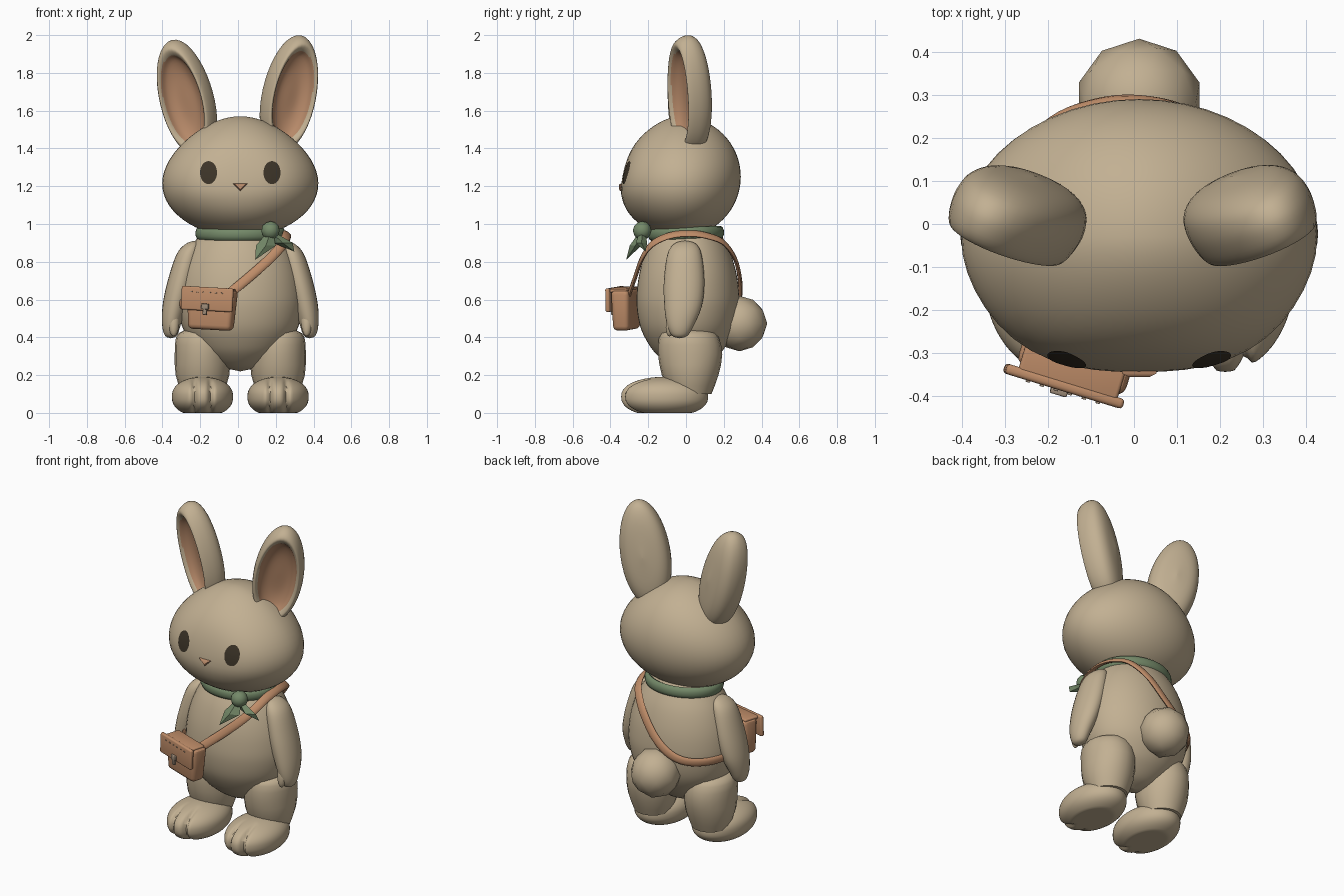
import bpy, bmesh, math
from math import sin, cos, pi, radians, exp
from mathutils import Matrix, Vector
from mathutils.bvhtree import BVHTree

cube = bpy.data.objects.get("Cube")
if cube:
    bpy.data.objects.remove(cube, do_unlink=True)

MIDDLE = .012  # x of the body's plane of symmetry


def material(name, r, g, b):
    m = bpy.data.materials.new(name)
    m.use_nodes = True
    m.diffuse_color = (r, g, b, 1)
    bsdf = next(n for n in m.node_tree.nodes if n.type == 'BSDF_PRINCIPLED')
    bsdf.inputs["Base Color"].default_value = (r, g, b, 1)
    bsdf.inputs["Roughness"].default_value = 0.8
    return m


FUR = material("beige fur", .54, .435, .29)
INNER = material("inner ear tan", .47, .25, .14)
LEATHER = material("tan leather", .52, .265, .14)
SCARF = material("sage green cloth", .175, .25, .14)
DARK = material("dark brown", .045, .034, .021)
METAL = material("dull metal", .34, .26, .19)


def finish(name, bm, *mats, angle=50):
    bmesh.ops.recalc_face_normals(bm, faces=bm.faces)
    bm.transform(Matrix.Translation((MIDDLE, 0, 0)))
    me = bpy.data.meshes.new(name)
    bm.to_mesh(me)
    bm.free()
    ob = bpy.data.objects.new(name, me)
    bpy.context.collection.objects.link(ob)
    for m in mats:
        me.materials.append(m)
    bpy.ops.object.select_all(action='DESELECT')
    ob.select_set(True)
    bpy.context.view_layer.objects.active = ob
    if angle:
        bpy.ops.object.shade_smooth_by_angle(angle=radians(angle))


def spline(pts, steps):
    """Catmull-Rom samples through points of any dimension."""
    p = [Vector(q) for q in pts]
    out = []
    for i in range(len(p) - 1):
        a, b, c, d = p[max(0, i - 1)], p[i], p[i + 1], p[min(len(p) - 1, i + 2)]
        for k in range(steps):
            t = k / steps
            out.append(b + (c - a) * (t / 2) + (a * 2 - b * 5 + c * 4 - d) * (t * t / 2)
                       + (b * 3 - a - c * 3 + d) * (t ** 3 / 2))
    return out + [p[-1]]


def loft(rings, closed=False):
    bm = bmesh.new()
    vs = [[bm.verts.new(v) for v in r] for r in rings]
    m = len(vs[0])
    for i in range(len(vs) if closed else len(vs) - 1):
        a, b = vs[i], vs[(i + 1) % len(vs)]
        for j in range(m):
            k = (j + 1) % m
            bm.faces.new((a[j], a[k], b[k], b[j]))
    if not closed:
        bm.faces.new(vs[0])
        bm.faces.new(vs[-1])
    return bm


def column(stations, sides=32, steps=5):
    """Elliptical sections given as x, y, z, x radius, y radius."""
    return loft([[(s[0] + max(s[3], .001) * cos(2 * pi * j / sides),
                   s[1] + max(s[4], .001) * sin(2 * pi * j / sides), s[2])
                  for j in range(sides)] for s in spline(stations, steps)])


def ribbon(path, width, thick, center, closed=False):
    rings, n = [], len(path)
    for i, p in enumerate(path):
        a = path[(i - 1) % n] if closed else path[max(i - 1, 0)]
        b = path[(i + 1) % n] if closed else path[min(i + 1, n - 1)]
        t = (b - a).normalized()
        out = p - Vector(center)
        out = (out - t * out.dot(t)).normalized()
        side = t.cross(out)
        rings.append([p + side * (width * cos(k * pi / 5)) + out * (thick * sin(k * pi / 5))
                      for k in range(10)])
    return loft(rings, closed)


def sphere(fn, u=48, v=32):
    bm = bmesh.new()
    bmesh.ops.create_uvsphere(bm, u_segments=u, v_segments=v, radius=1)
    for w in bm.verts:
        w.co = fn(w.co.copy())
    return bm


def ball(name, radius, loc, mat, angle):
    bm = bmesh.new()
    bmesh.ops.create_icosphere(bm, subdivisions=2, radius=radius, matrix=Matrix.Translation(loc))
    finish(name, bm, mat, angle=angle)


def box(size, loc, bevel, taper):
    bm = bmesh.new()
    bmesh.ops.create_cube(bm, size=1)
    for w in bm.verts:
        k = taper if w.co.z < 0 else 1
        w.co = Vector((w.co.x * size[0] * k, w.co.y * size[1] * k, w.co.z * size[2])) + Vector(loc)
    bmesh.ops.bevel(bm, geom=bm.edges[:], offset=bevel, segments=3, profile=.5, affect='EDGES')
    return bm


# Head: narrow crown, wide cheeks, face sloping back above the nose
def head_shape(p):
    y = p.y
    if y < 0:
        y *= (1 + .3 * y * y * (1 - y * y)) * (1 - .2 * max(0, p.z + .3) ** 1.3)
    return Vector((p.x * .41 * (1 - .14 * p.z - .1 * p.z ** 2), -.03 + .32 * y, 1.25 + .32 * p.z))


head = sphere(head_shape)
tree = BVHTree.FromBMesh(head)
finish("head", head, FUR)


def face_y(x, z):
    return tree.ray_cast(Vector((x, -2, z)), Vector((0, 1, 0)))[0].y


# Eyes and nose
for side, cx in (("left", .168), ("right", -.168)):
    rings = []
    for r in (.02, .35, .7, 1):
        ring = [(cx + .045 * r * cos(a * pi / 16), 1.272 + .061 * r * sin(a * pi / 16)) for a in range(32)]
        rings.append([(x, face_y(x, z) - .004, z) for x, z in ring])
    finish(side + "_eye", loft(rings), DARK)
tri = ((-.04, .017), (.04, .017), (0, -.023))
nose_y = face_y(0, 1.2)
finish("nose", loft([[(x * s, nose_y + d, 1.197 + z * s) for x, z in tri]
                     for s, d in ((1, .012), (1, -.004), (.6, -.012))]), INNER)

# Ears: a cupped profile swept round an ellipse
profile = spline(((.002, -.01), (.4, -.012), (.66, -.035), (.78, -.07), (.88, -.08),
                  (.97, -.05), (1, 0), (.9, .045), (.6, .075), (.002, .09)), 4)
for side, s, tilt, cx, cz in (("left", 1, 13, .253, 1.688), ("right", -1, 16, -.278, 1.667)):
    bm = loft([[(r * .143 * cos(a * pi / 20) * (1 - .04 * sin(a * pi / 20)), d, r * .318 * sin(a * pi / 20))
                for a in range(40)] for r, d in profile])
    for f in bm.faces:
        c = f.calc_center_median()
        f.material_index = int(math.hypot(c.x / .143, c.z / .318) < .76 and c.y < .01)
    bm.transform(Matrix.Translation((cx, .03, cz)) @ Matrix.Scale(s, 4, (1, 0, 0))
                 @ Matrix.Rotation(radians(8), 4, 'X') @ Matrix.Rotation(radians(25), 4, 'Z')
                 @ Matrix.Rotation(radians(tilt), 4, 'Y'))
    finish(side + "_ear", bm, FUR, INNER, angle=70)

# Body
outline = ((.22, .0), (.245, .1), (.3, .19), (.36, .25), (.45, .305), (.56, .33),
           (.66, .327), (.76, .307), (.86, .268), (.95, .21), (1.02, .16))
finish("body", column([(0, .01, z, r, r * .82) for z, r in outline], 48), FUR)

# Limbs
for side, s in (("left", 1), ("right", -1)):
    arm = ((.235, -.005, .912, 0, 0), (.25, -.005, .897, .035, .055), (.275, -.008, .84, .062, .09),
           (.312, -.01, .7, .072, .107), (.345, -.015, .57, .066, .1),
           (.364, -.028, .47, .05, .073), (.367, -.033, .41, .032, .042), (.367, -.033, .395, 0, 0))
    finish(side + "_arm", column([(s * a, *r) for a, *r in arm], 24), FUR)
    finish(side + "_thumb", sphere(lambda p: Vector((s * (.352 + .03 * p.x), -.075 + .03 * p.y + .012 * p.z,
                                                     .49 + .085 * p.z)), 20, 14), FUR)
    leg = ((.2, .025, .1, .11, .11), (.2, .022, .2, .142, .15), (.2, .022, .31, .147, .17),
           (.2, .015, .4, .14, .158), (.2, .01, .435, .1, .12), (.2, .01, .45, 0, 0))
    finish(side + "_leg", column([(s * a, *r) for a, *r in leg], 20, 2), FUR)

    # Foot with a flat sole and two toe grooves
    def foot_shape(p):
        front = max(0, -p.y - .25) / .75
        dip = 1 - .13 * min(1, front * 1.6) * sum(exp(-((p.x - g) / .08) ** 2) for g in (-.27, .27))
        z = .085 + .106 * math.copysign(abs(p.z) ** .85, p.z) * dip
        return Vector((s * .2 + .162 * p.x, -.113 + .23 * p.y * dip, max(0, z)))
    finish(side + "_foot", sphere(foot_shape, 96, 40), FUR, angle=60)

ball("tail", .147, (0, .283, .473), FUR, 50)

# Neckerchief
band = [Vector((.218 * cos(a * pi / 24), .182 * sin(a * pi / 24), .95 + .006 * sin(a * pi / 24)))
        for a in range(48)]
finish("scarf_band", ribbon(band, .034, .02, (0, 0, .95), True), SCARF)
ball("scarf_knot", .05, (.16, -.232, .965), SCARF, 30)
for name, x1, y1, z1, x2, y2, z2 in (("inner", .135, -.268, .885, .08, -.315, .812),
                                     ("outer", .225, -.235, .9, .285, -.215, .855)):
    tail = ((.16, -.232, .96, .015, .015), (x1, y1, z1, .052, .03), (x2, y2, z2, 0, 0))
    finish(name + "_scarf_tail", column(tail, 4, 1), SCARF, angle=0)

# Satchel strap over the left shoulder and round the right hip
route = ((-.06, -.3, .63), (.06, -.265, .73), (.16, -.232, .82), (.225, -.18, .893), (.245, -.09, .937),
         (.245, .02, .95), (.225, .12, .935), (.18, .2, .9), (.1, .262, .81), (0, .287, .69),
         (-.1, .28, .61), (-.2, .24, .575), (-.295, .14, .57), (-.335, -.01, .575),
         (-.285, -.16, .58), (-.2, -.24, .585))
finish("satchel_strap", ribbon(spline(route, 5), .026, .011, (0, .01, .6)), LEATHER)

# Satchel
place = (Matrix.Translation((-.16, -.318, .553)) @ Matrix.Rotation(radians(-17), 4, 'Z')
         @ Matrix.Rotation(radians(3), 4, 'Y'))
parts = [("satchel_pouch", (.265, .1, .215), (.008, .005, -.005), .025, .9, LEATHER),
         ("satchel_flap", (.285, .024, .125), (0, -.06, .05), .009, 1, LEATHER),
         ("satchel_lid", (.24, .1, .02), (.005, -.008, .1), .008, 1, LEATHER),
         ("clasp_plate", (.04, .016, .03), (-.005, -.076, .01), .004, 1, METAL),
         ("clasp_tab", (.022, .016, .05), (-.005, -.074, -.01), .004, 1, METAL)]
parts += [("stitch_%d" % (i + 1), (.01, .006, .005), (-.085 + .034 * i, -.073, .085), .001, 1, METAL)
          for i in range(6)]
for name, size, loc, bevel, taper, mat in parts:
    bm = box(size, loc, bevel, taper)
    bm.transform(place)
    finish(name, bm, mat, angle=30)
